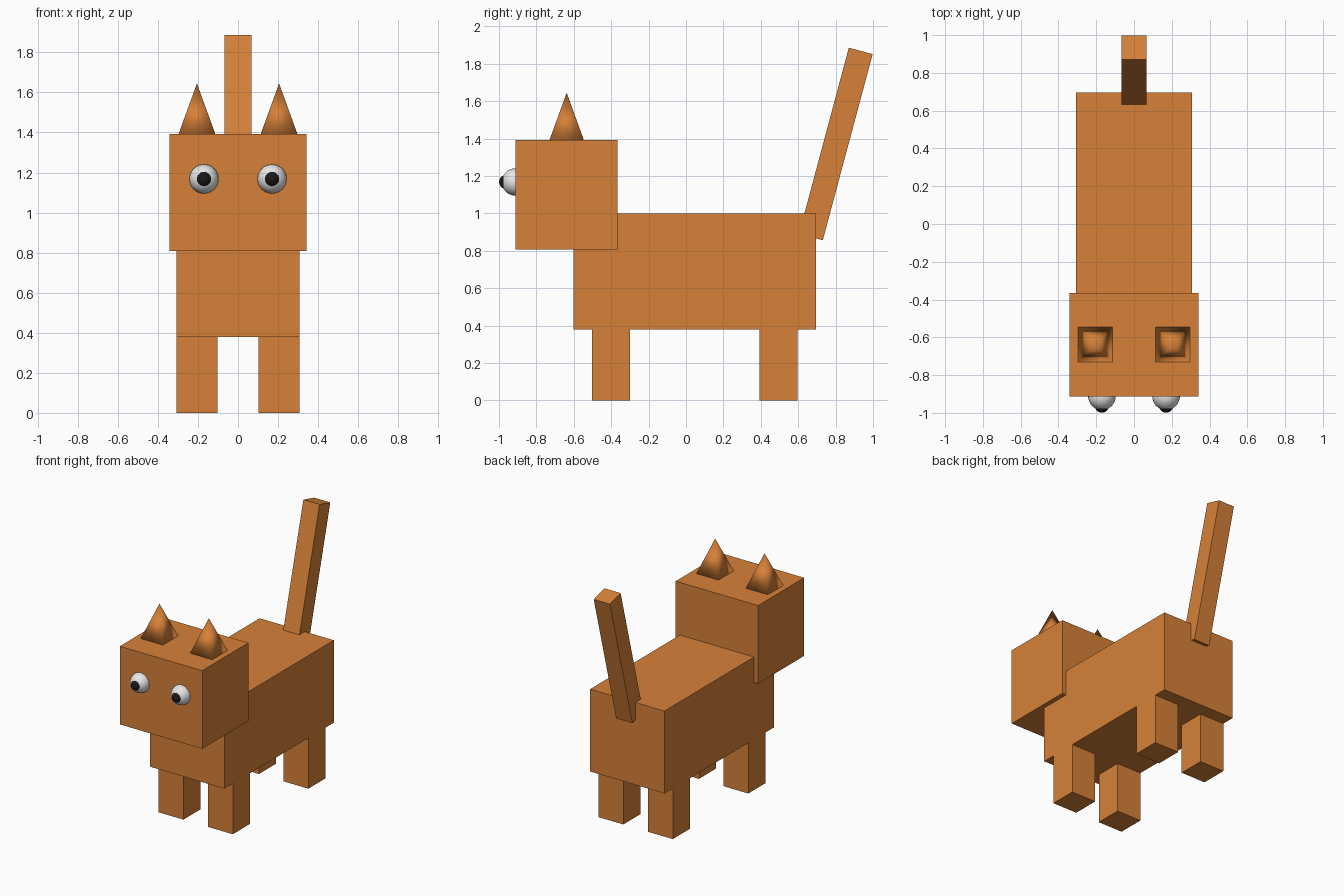
import bpy
from math import radians, sqrt

default = bpy.data.objects.get("Cube")
if default:
    bpy.data.objects.remove(default, do_unlink=True)


def make_material(name, colour):
    mat = bpy.data.materials.new(name)
    mat.use_nodes = True
    mat.diffuse_color = (*colour, 1)
    bsdf = next(n for n in mat.node_tree.nodes if n.type == 'BSDF_PRINCIPLED')
    bsdf.inputs["Base Color"].default_value = (*colour, 1)
    return mat


orange = make_material("orange fur", (0.68, 0.22, 0.04))
white = make_material("eye white", (0.8, 0.8, 0.8))
black = make_material("pupil black", (0.01, 0.01, 0.01))


def finish(name, mat, smooth=False):
    obj = bpy.context.object
    obj.name = name
    obj.data.materials.append(mat)
    if smooth:
        bpy.ops.object.shade_smooth()
    return obj


def box(name, centre, size, tilt=0):
    bpy.ops.mesh.primitive_cube_add(size=1, location=centre, rotation=(tilt, 0, 0))
    obj = finish(name, orange)
    obj.scale = size
    return obj


def ball(name, centre, radius, mat):
    # poles point forward and back
    bpy.ops.mesh.primitive_uv_sphere_add(segments=24, ring_count=16, radius=radius,
                                         location=centre, rotation=(radians(90), 0, 0))
    return finish(name, mat, smooth=True)


# Body, head and raised tail
box("body", (0, 0.047, 0.689), (0.616, 1.297, 0.618))
box("head", (0, -0.639, 1.1), (0.684, 0.546, 0.586))
box("tail", (0, 0.801, 1.371), (0.134, 0.132, 1.03), tilt=radians(-15))

for side, s in (("left", 1), ("right", -1)):
    # Legs
    for end, y in (("front", -0.4), ("back", 0.495)):
        box(f"{end}_{side}_leg", (s * 0.205, y, 0.195), (0.206, 0.203, 0.39))

    # Four-sided ears
    bpy.ops.mesh.primitive_cone_add(vertices=4, radius1=0.0925 * sqrt(2), depth=0.255,
                                    location=(s * 0.205, -0.638, 1.5175),
                                    rotation=(0, 0, radians(45)))
    finish(f"{side}_ear", orange, smooth=True)

    # Eyes with bulging pupils
    ball(f"{side}_eye", (s * 0.17, -0.912, 1.168), 0.073, white)
    ball(f"{side}_pupil", (s * 0.17, -0.961, 1.168), 0.038, black)
